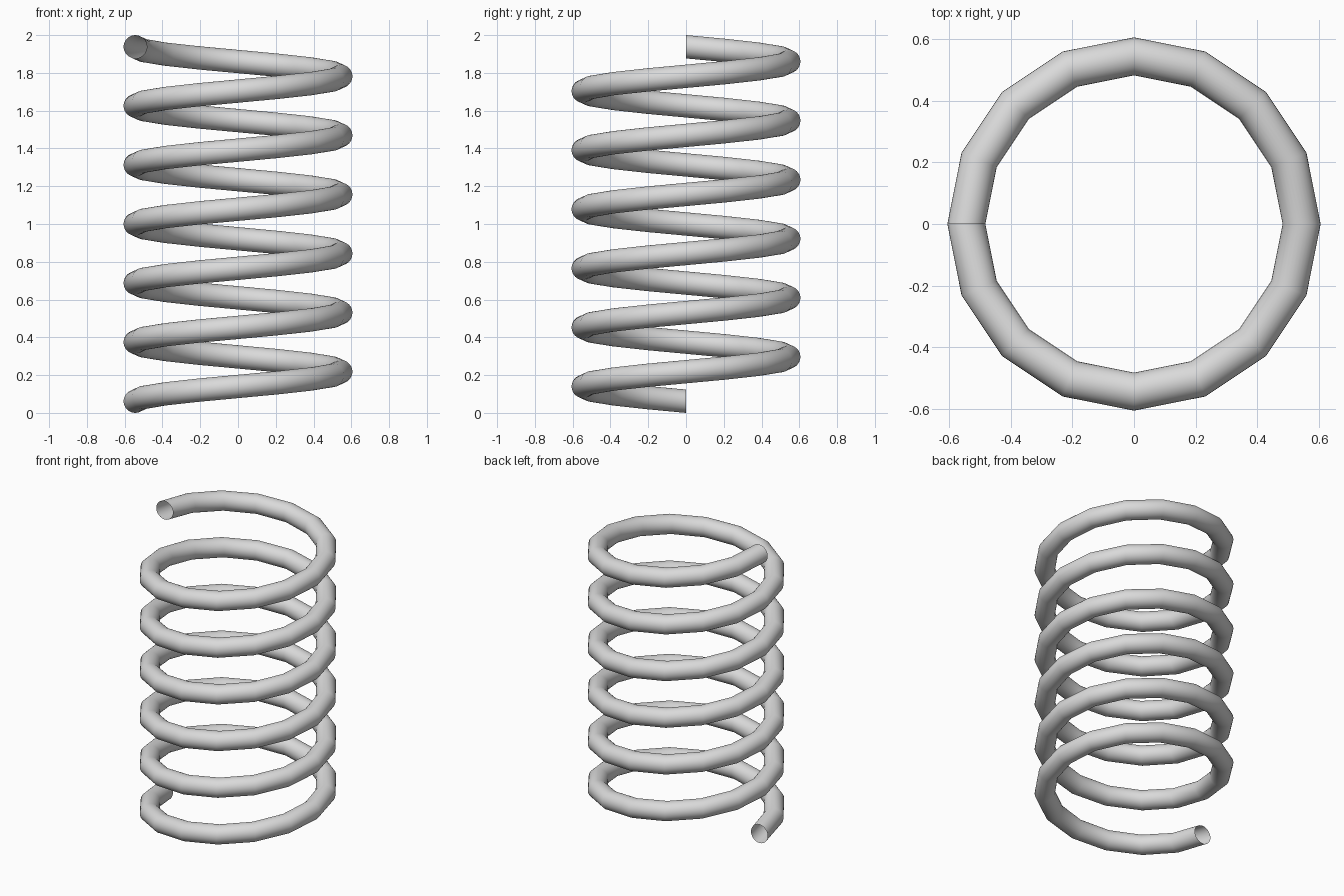
import bpy, bmesh
from math import sin, cos, pi

if "Cube" in bpy.data.objects:
    bpy.data.objects.remove(bpy.data.objects["Cube"])

TURNS, STEPS, SIDES = 6, 16, 32      # coils, segments per coil, wire sides
COIL_R, WIRE_R = 0.544, 0.0617       # coil centreline and wire radius
RISE = 2.0 - 2 * WIRE_R              # height climbed by the wire centre

# Coil spring: an upright circle screwed round z, open at both ends
bm = bmesh.new()
rings = []
for i in range(TURNS * STEPS + 1):
    a = pi + 2 * pi * i / STEPS
    zc = WIRE_R + RISE * i / (TURNS * STEPS)
    ring = []
    for j in range(SIDES):
        b = 2 * pi * j / SIDES
        r = COIL_R + WIRE_R * cos(b)
        ring.append(bm.verts.new((r * cos(a), r * sin(a), zc + WIRE_R * sin(b))))
    rings.append(ring)

for lower, upper in zip(rings, rings[1:]):
    for j in range(SIDES):
        k = (j + 1) % SIDES
        bm.faces.new((lower[j], upper[j], upper[k], lower[k])).smooth = True

mesh = bpy.data.meshes.new("coil_spring")
bm.to_mesh(mesh)
bm.free()
spring = bpy.data.objects.new("coil_spring", mesh)
bpy.context.collection.objects.link(spring)

# Plain grey wire
grey = bpy.data.materials.new("light_grey")
grey.diffuse_color = (0.7, 0.7, 0.7, 1)
grey.use_nodes = True
grey.node_tree.nodes["Principled BSDF"].inputs["Base Color"].default_value = grey.diffuse_color
mesh.materials.append(grey)
